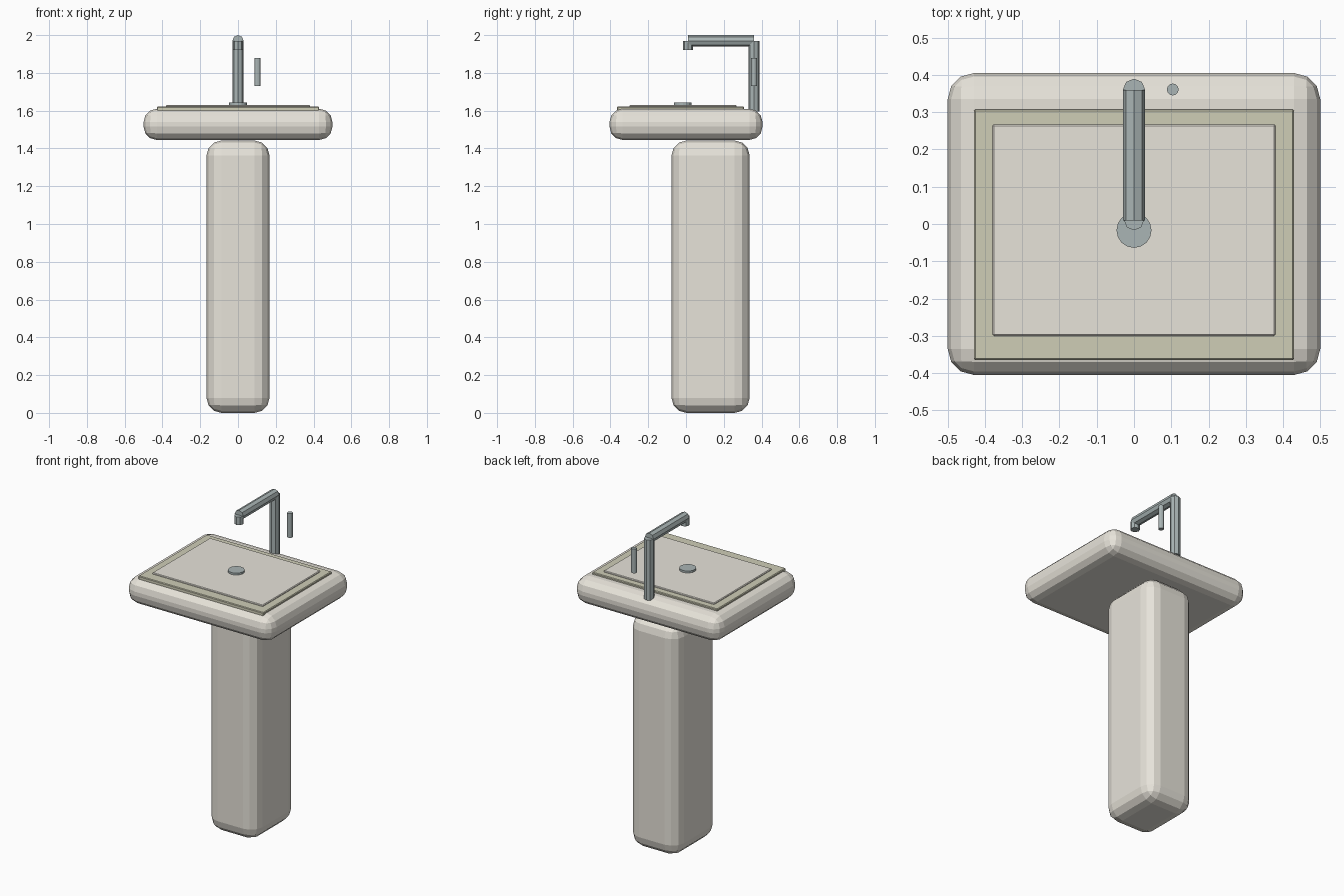
import bpy, bmesh, math
from mathutils import Vector

if "Cube" in bpy.data.objects:
    bpy.data.objects.remove(bpy.data.objects["Cube"])


def material(name, color):
    m = bpy.data.materials.new(name)
    m.diffuse_color = (*color, 1)
    m.use_nodes = True
    m.node_tree.nodes["Principled BSDF"].inputs["Base Color"].default_value = m.diffuse_color
    return m


CERAMIC = material("ceramic", (0.80, 0.77, 0.70))
RIM = material("rim", (0.62, 0.61, 0.47))
METAL = material("metal", (0.40, 0.46, 0.46))


def finish(bm, name, mat):
    mesh = bpy.data.meshes.new(name)
    bm.to_mesh(mesh)
    bm.free()
    mesh.materials.append(mat)
    obj = bpy.data.objects.new(name, mesh)
    bpy.context.collection.objects.link(obj)
    return obj


def rounded_box(name, lo, hi, radius, segments, mat):
    """Box between two corners with rounded edges."""
    lo, hi = Vector(lo), Vector(hi)
    bm = bmesh.new()
    bmesh.ops.create_cube(bm, size=1)
    bmesh.ops.scale(bm, vec=hi - lo, verts=bm.verts)
    bmesh.ops.translate(bm, vec=(lo + hi) / 2, verts=bm.verts)
    obj = finish(bm, name, mat)
    bevel = obj.modifiers.new("rounding", 'BEVEL')
    bevel.width = radius
    bevel.segments = segments
    bevel.limit_method = 'NONE'
    return obj


def rod(name, start, end, radius, sides, mat=METAL):
    """Faceted cylinder running from start to end."""
    start, end = Vector(start), Vector(end)
    axis = end - start
    bm = bmesh.new()
    bmesh.ops.create_cone(bm, cap_ends=True, segments=sides, radius1=radius,
                          radius2=radius, depth=axis.length)
    turn = Vector((0, 0, 1)).rotation_difference(axis).to_matrix()
    bmesh.ops.rotate(bm, cent=(0, 0, 0), matrix=turn, verts=bm.verts)
    bmesh.ops.translate(bm, vec=(start + end) / 2, verts=bm.verts)
    return finish(bm, name, mat)


# Ceramic body
rounded_box("pedestal", (-0.167, -0.077, 0), (0.167, 0.337, 1.442), 0.08, 3, CERAMIC)
rounded_box("basin", (-0.5, -0.405, 1.445), (0.5, 0.405, 1.61), 0.07, 3, CERAMIC)

# Stacked top plates
rounded_box("basin_rim", (-0.43, -0.365, 1.59), (0.43, 0.307, 1.622), 0.004, 1, RIM)
rounded_box("bowl_floor", (-0.38, -0.30, 1.60), (0.38, 0.267, 1.63), 0.004, 1, CERAMIC)
rod("drain", (0, -0.017, 1.625), (0, -0.017, 1.642), 0.047, 16)

# Faucet: riser, arm, downward spout and side handle
rod("faucet_riser", (0, 0.36, 1.595), (0, 0.36, 1.97), 0.03, 8)
rod("faucet_arm", (0, 0.36, 1.97), (0, 0.01, 1.97), 0.03, 8)
rod("faucet_spout", (0, 0.01, 1.97), (0, 0.01, 1.92), 0.027, 8)
rod("faucet_handle", (0.104, 0.361, 1.73), (0.104, 0.361, 1.88), 0.016, 12)
